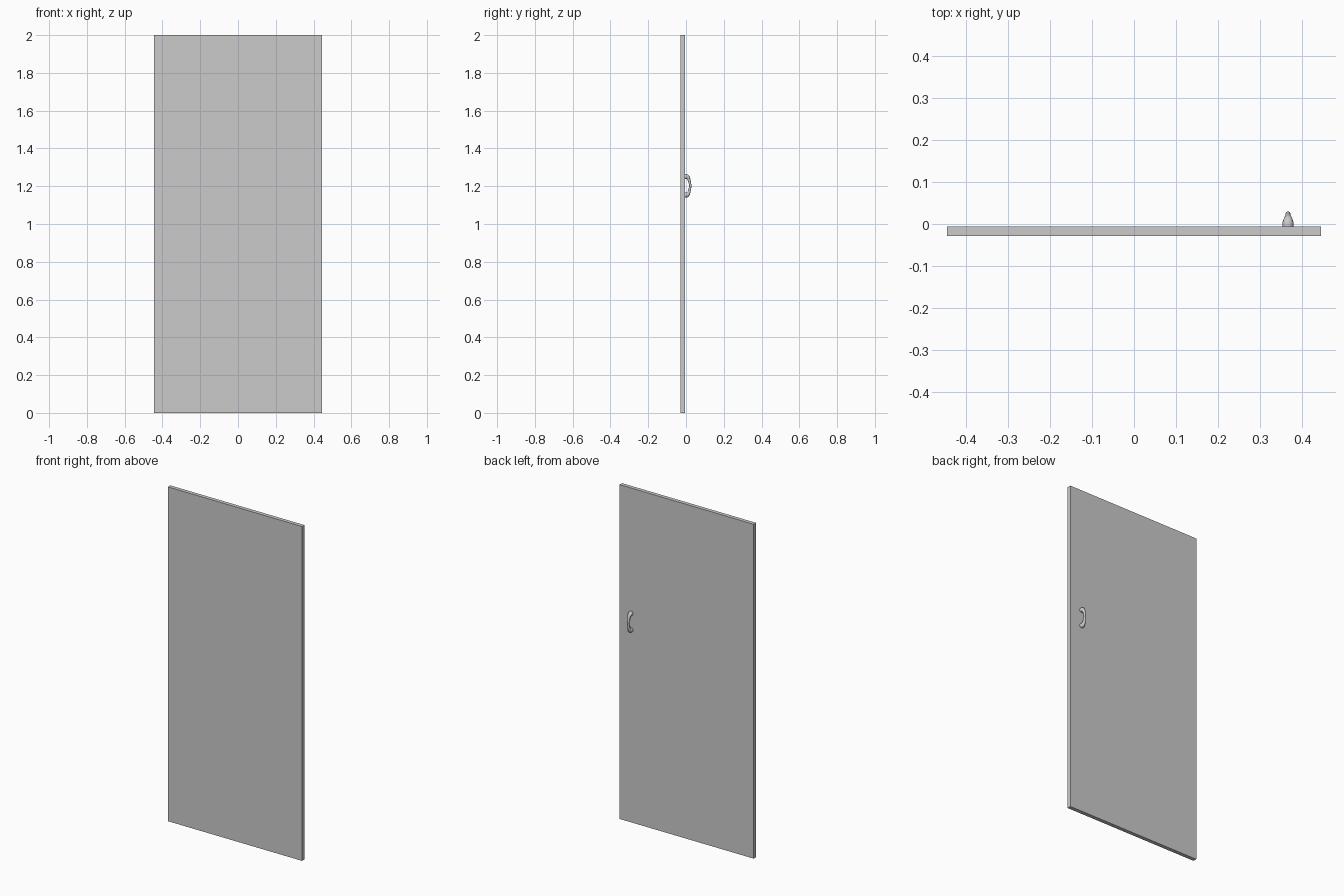
import bpy, bmesh, math
from mathutils import Vector

if "Cube" in bpy.data.objects:
    bpy.data.objects.remove(bpy.data.objects["Cube"])


def make_object(name, bm):
    bmesh.ops.recalc_face_normals(bm, faces=bm.faces[:])
    mesh = bpy.data.meshes.new(name)
    bm.to_mesh(mesh)
    bm.free()
    obj = bpy.data.objects.new(name, mesh)
    bpy.context.collection.objects.link(obj)
    return obj


# Door panel: plain thin slab
bm = bmesh.new()
bmesh.ops.create_cube(bm, size=1)
for v in bm.verts:
    v.co = Vector((v.co.x * 0.888, v.co.y * 0.023 - 0.0175, v.co.z * 2 + 1))
make_object("door_panel", bm)

# Pull handle: bowed tube with thick feet, tapering to a thin grip.
# Half path: y, height above handle centre, radius, direction angle from +y
HALF = [(-0.0065, 0.049, 0.0125, 0),
        (0.000, 0.049, 0.0135, 0),
        (0.006, 0.048, 0.0125, 25),
        (0.0125, 0.042, 0.0100, 50),
        (0.0165, 0.031, 0.0075, 68),
        (0.0205, 0.015, 0.0065, 76)]
MIDDLE = [(0.0235, 0.0, 0.0062, 90)]
path = HALF + MIDDLE + [(y, -h, r, 180 - a) for y, h, r, a in reversed(HALF)]
SIDES = 12
CENTRE = Vector((0.366, 0, 1.202))

bm = bmesh.new()
rings = []
for y, h, r, angle in path:
    a = math.radians(angle)
    across = Vector((1, 0, 0))
    outward = Vector((0, math.sin(a), math.cos(a)))
    middle = CENTRE + Vector((0, y, h))
    rings.append([bm.verts.new(middle + r * (across * math.cos(t) + outward * math.sin(t)))
                  for t in (2 * math.pi * i / SIDES for i in range(SIDES))])
for lower, upper in zip(rings, rings[1:]):
    for i in range(SIDES):
        j = (i + 1) % SIDES
        bm.faces.new((lower[i], lower[j], upper[j], upper[i]))
bm.faces.new(rings[0])
bm.faces.new(rings[-1])
handle = make_object("pull_handle", bm)

bpy.context.view_layer.objects.active = handle
handle.select_set(True)
bpy.ops.object.shade_smooth_by_angle(angle=math.radians(40))
